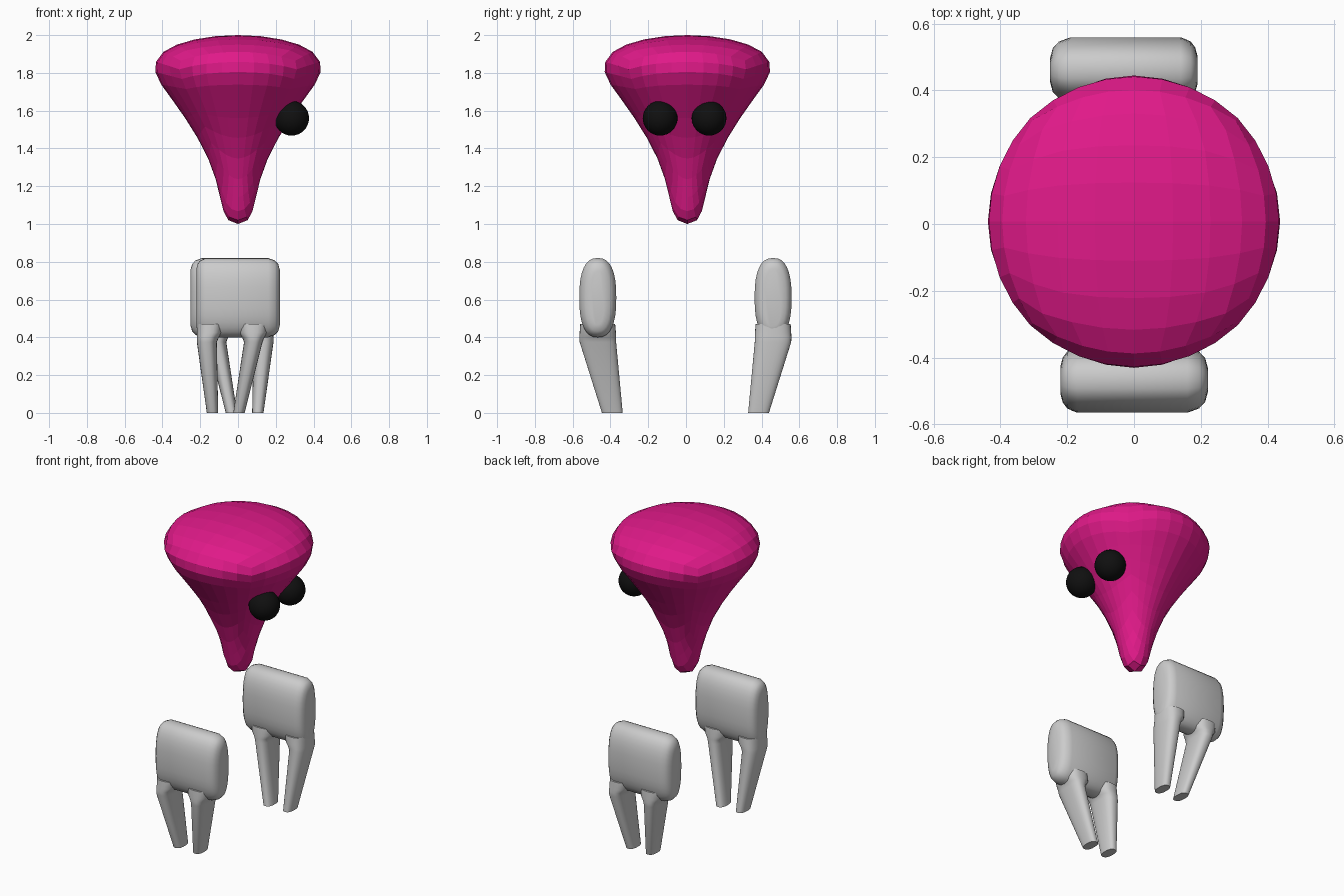
import bpy, bmesh, math
from mathutils import Vector, Matrix

if "Cube" in bpy.data.objects:
    bpy.data.objects.remove(bpy.data.objects["Cube"])


def material(name, color):
    m = bpy.data.materials.new(name)
    m.diffuse_color = color
    m.use_nodes = True
    m.node_tree.nodes["Principled BSDF"].inputs["Base Color"].default_value = m.diffuse_color
    return m


def finish(bm, name, mat=None, smooth=False):
    bmesh.ops.recalc_face_normals(bm, faces=bm.faces)
    me = bpy.data.meshes.new(name)
    bm.to_mesh(me)
    bm.free()
    ob = bpy.data.objects.new(name, me)
    bpy.context.collection.objects.link(ob)
    if mat:
        me.materials.append(mat)
    if smooth:
        bpy.ops.object.select_all(action='DESELECT')
        ob.select_set(True)
        bpy.context.view_layer.objects.active = ob
        bpy.ops.object.shade_smooth_by_angle(angle=math.radians(40))
    return ob


def oval(a, b, n=32, power=2.5):
    """Points of a superellipse with half sizes a and b."""
    pts = []
    for i in range(n):
        c, s = math.cos(2 * math.pi * i / n), math.sin(2 * math.pi * i / n)
        pts.append((math.copysign(abs(c) ** (2 / power), c) * a,
                    math.copysign(abs(s) ** (2 / power), s) * b))
    return pts


def loft(bm, rings):
    """Skin a list of point rings and cap both ends."""
    loops = [[bm.verts.new(p) for p in r] for r in rings]
    for a, b in zip(loops, loops[1:]):
        for i in range(len(a)):
            j = (i + 1) % len(a)
            bm.faces.new((a[i], a[j], b[j], b[i]))
    bm.faces.new(loops[0])
    bm.faces.new(loops[-1])


pink = material("pink", (0.75, 0.01, 0.25, 1))
black = material("black", (0.005, 0.005, 0.005, 1))

# Body: quad sphere remapped onto a teardrop profile (t, radius, height)
PROFILE = [(0, 0, 2.0), (.08, .15, 1.993), (.16, .29, 1.965), (.24, .388, 1.92),
           (.31, .434, 1.86), (.37, .440, 1.81), (.44, .405, 1.735),
           (.52, .328, 1.63), (.60, .238, 1.50), (.68, .163, 1.36),
           (.76, .112, 1.22), (.84, .086, 1.10), (.90, .070, 1.045),
           (.95, .045, 1.012), (1, 0, 1.0)]


def profile_at(t):
    for (t0, r0, z0), (t1, r1, z1) in zip(PROFILE, PROFILE[1:]):
        if t <= t1:
            f = (t - t0) / (t1 - t0)
            return r0 + (r1 - r0) * f, z0 + (z1 - z0) * f
    return 0, 1.0


bm = bmesh.new()
bmesh.ops.create_cube(bm, size=2)
bmesh.ops.subdivide_edges(bm, edges=bm.edges[:], cuts=7, use_grid_fill=True)
for v in bm.verts:
    d = Vector([math.tan(c * math.pi / 4) for c in v.co]).normalized()
    r, z = profile_at(math.acos(max(-1, min(1, d.z))) / math.pi)
    flat = math.hypot(d.x, d.y)
    k = r / flat if flat > 1e-5 else 0
    v.co = (d.x * k, d.y * k + 0.007, z)
finish(bm, "body", pink)

# Eyes
for name, y in (("left_eye", -0.137), ("right_eye", 0.122)):
    bm = bmesh.new()
    bmesh.ops.create_uvsphere(bm, u_segments=32, v_segments=16, radius=0.092)
    bmesh.ops.translate(bm, verts=bm.verts, vec=(0.284, y, 1.56))
    finish(bm, name, black, True)


# Feet: rounded block with two tapering prongs; the rear one is turned half round
def foot(name, turned):
    bm = bmesh.new()
    cy, cz = -0.467, 0.61
    ends = [(-.220, .055), (-.213, .030), (-.200, .013), (-.170, 0), (0, 0),
            (.160, 0), (.195, .013), (.213, .032), (.222, .065)]
    loft(bm, [[(x, cy + p, cz + q) for p, q in oval(.098 - d, .21 - d)]
              for x, d in ends])
    # prong rings: (left x, right x, front y, back y, z)
    for top, low, flare in (((-.218, -.112), (-.165, -.105), 0),
                            ((.032, .130), (-.025, .035), .03)):
        rings = [(top[0] - flare, top[1] + .035, -.56, -.375, .47),
                 (top[0] - flare, top[1] + .030, -.563, -.371, .425),
                 (top[0] - flare / 3, top[1] + .010, -.564, -.37, .40),
                 (top[0], top[1], -.563, -.37, .375),
                 (low[0], low[1], -.445, -.335, 0.0)]
        loft(bm, [[((a + b) / 2 + p, (c + d) / 2 + q, z)
                   for p, q in oval((b - a) / 2, (d - c) / 2)]
                  for a, b, c, d, z in rings])
    if turned:
        bmesh.ops.rotate(bm, verts=bm.verts, cent=(-.015, -.003, 0),
                         matrix=Matrix.Rotation(math.pi, 3, 'Z'))
    finish(bm, name, None, True)


foot("front_foot", False)
foot("rear_foot", True)
